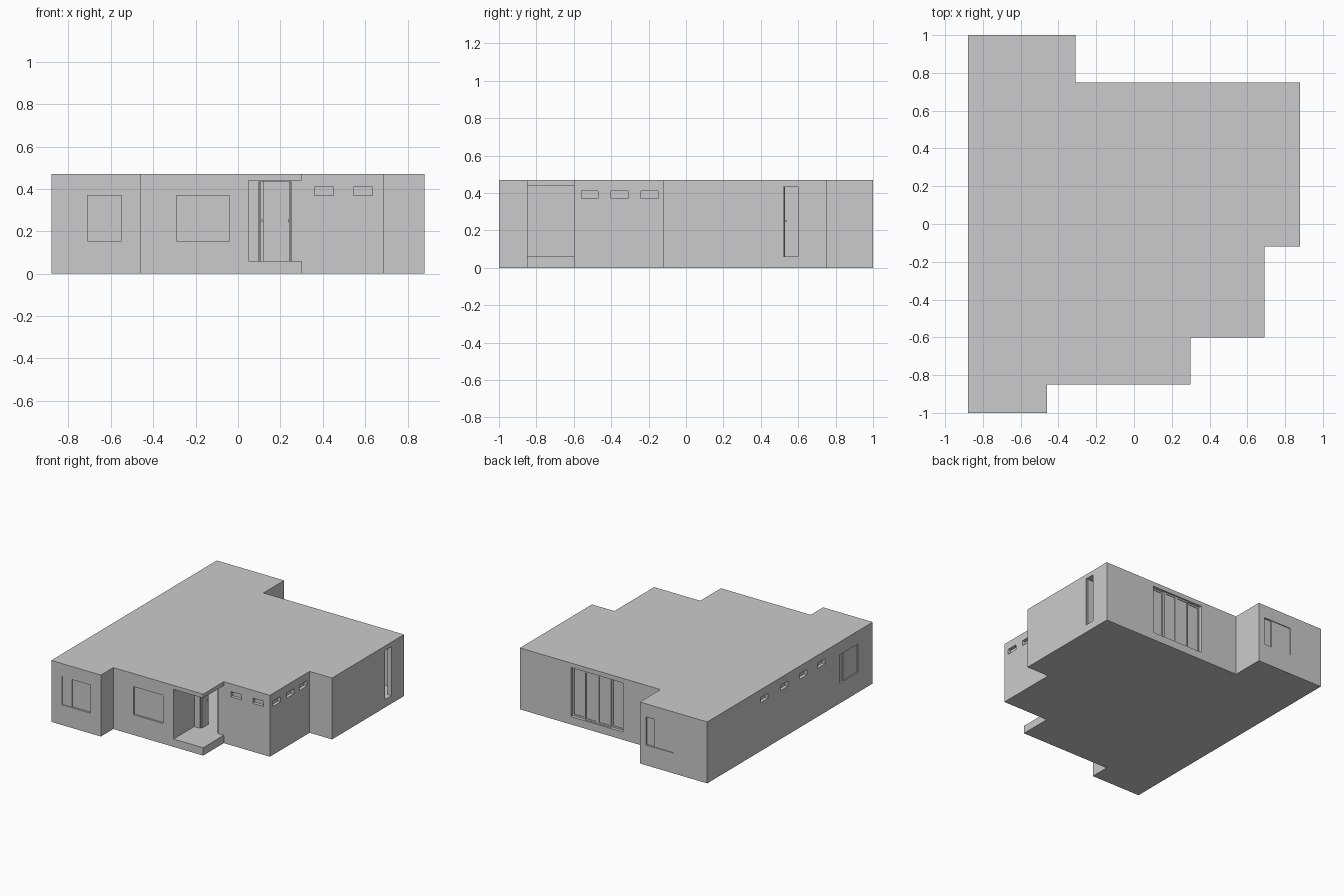
import bpy, bmesh
from mathutils import Vector

if "Cube" in bpy.data.objects:
    bpy.data.objects.remove(bpy.data.objects["Cube"])

H, FLOOR, CEIL, WALL = 0.47, 0.06, 0.44, 0.035


def prism(name, pts, z0, z1):
    bm = bmesh.new()
    face = bm.faces.new([bm.verts.new((x, y, z0)) for x, y in pts])
    top = bmesh.ops.extrude_face_region(bm, geom=[face])["geom"]
    bmesh.ops.translate(bm, vec=(0, 0, z1 - z0),
                        verts=[v for v in top if isinstance(v, bmesh.types.BMVert)])
    bmesh.ops.recalc_face_normals(bm, faces=bm.faces)
    me = bpy.data.meshes.new(name)
    bm.to_mesh(me)
    bm.free()
    ob = bpy.data.objects.new(name, me)
    bpy.context.collection.objects.link(ob)
    return ob


def box(name, x0, x1, y0, y1, z0, z1):
    return prism(name, [(x0, y0), (x1, y0), (x1, y1), (x0, y1)], z0, z1)


def inset(pts, t):
    """Inset a counter-clockwise right-angled outline."""
    out = []
    for i, p in enumerate(pts):
        a, b, c = Vector(pts[i - 1]), Vector(p), Vector(pts[(i + 1) % len(pts)])
        n = Vector((0, 0))
        for d in ((b - a).normalized(), (c - b).normalized()):
            n += Vector((-d.y, d.x))
        out.append(tuple(b + n * t))
    return out


def cut(target, cutter):
    cutter.hide_render = True
    m = target.modifiers.new("cut", "BOOLEAN")
    m.operation, m.solver, m.object = "DIFFERENCE", "EXACT", cutter
    bpy.context.view_layer.objects.active = target
    bpy.ops.object.modifier_apply(modifier=m.name)
    bpy.data.objects.remove(cutter, do_unlink=True)


def recess(side, plane, a, b, z0, z1, depth):
    """Cut a niche into a wall; side names the direction the wall faces."""
    out = plane + (0.02 if side[0] == "+" else -0.02)
    inn = plane - (depth if side[0] == "+" else -depth)
    lo, hi = min(out, inn), max(out, inn)
    if side[1] == "x":
        cut(house, box("cutter", lo, hi, a, b, z0, z1))
    else:
        cut(house, box("cutter", a, b, lo, hi, z0, z1))


# Stepped house block
left_back = [(0.88, -0.12), (0.88, 0.75), (-0.31, 0.75), (-0.31, 1), (-0.88, 1),
             (-0.88, -1), (-0.46, -1), (-0.46, -0.85)]
outline = left_back + [(0.30, -0.85), (0.30, -0.60), (0.69, -0.60), (0.69, -0.12)]
rooms = left_back + [(0.05, -0.85), (0.05, -0.60), (0.69, -0.60), (0.69, -0.12)]
house = prism("house_shell", outline, 0, H)

# Open corner porch and hollow interior
cut(house, box("cutter", 0.05, 0.34, -0.90, -0.60, FLOOR, CEIL))
cut(house, prism("cutter", inset(rooms, WALL), FLOOR, CEIL))

# Door openings: porch, right side, back
recess("-y", -0.60, 0.10, 0.25, FLOOR, CEIL - 0.005, 0.06)
recess("+x", 0.88, 0.52, 0.60, FLOOR, CEIL - 0.005, 0.06)
recess("+y", 0.75, 0.01, 0.45, FLOOR, CEIL - 0.005, 0.06)

# Small high windows
for x in (0.36, 0.545):
    recess("-y", -0.60, x, x + 0.09, 0.37, 0.41, 0.025)
for y in (-0.56, -0.40, -0.24):
    recess("+x", 0.69, y, y + 0.09, 0.37, 0.41, 0.025)
for y in (0.31, 0.07, -0.16, -0.38):
    recess("-x", -0.88, y - 0.045, y + 0.045, 0.37, 0.41, 0.025)

# Shallow sliding windows: outer sash, then deeper inner sash
for side, plane, a, b, c, d in (("-y", -1, -0.79, -0.55, -0.71, -0.55),
                                ("-y", -0.85, -0.29, -0.04, -0.29, -0.04),
                                ("+y", 1, -0.60, -0.36, -0.43, -0.36),
                                ("-x", -0.88, -0.82, -0.60, -0.65, -0.60)):
    recess(side, plane, a, b, 0.155, 0.37, 0.006)
    recess(side, plane, c, d, 0.155, 0.37, 0.014)

# Back sliding door: four panels on alternating tracks
for i in range(4):
    x0, x1 = 0.01 + i * 0.11, 0.12 + i * 0.11
    y = 0.738 if i in (1, 2) else 0.726
    box(f"sliding_panel_{i + 1}", x0, x1, y - 0.010, y - 0.004, FLOOR, CEIL - 0.005)
    for j, s in enumerate((x0, x1 - 0.012)):
        box(f"panel_stile_{i + 1}_{j + 1}", s, s + 0.012, y - 0.012, y, FLOOR, CEIL - 0.005)
    for j, z in enumerate((FLOOR, CEIL - 0.017)):
        box(f"panel_rail_{i + 1}_{j + 1}", x0, x1, y - 0.012, y, z, z + 0.012)

# Hinged door leaves, swung open inwards, with handles
for name, x, s in (("left", 0.102, 1), ("right", 0.248, -1)):
    x2 = x + s * 0.007
    box(f"entrance_leaf_{name}", min(x, x2), max(x, x2), -0.59, -0.515, FLOOR, CEIL - 0.007)
    x3 = x2 + s * 0.006
    box(f"entrance_handle_{name}", min(x2, x3), max(x2, x3), -0.53, -0.522, 0.245, 0.255)
box("side_door_leaf", 0.79, 0.87, 0.523, 0.530, FLOOR, CEIL - 0.007)
box("side_door_handle", 0.797, 0.805, 0.530, 0.536, 0.245, 0.255)
